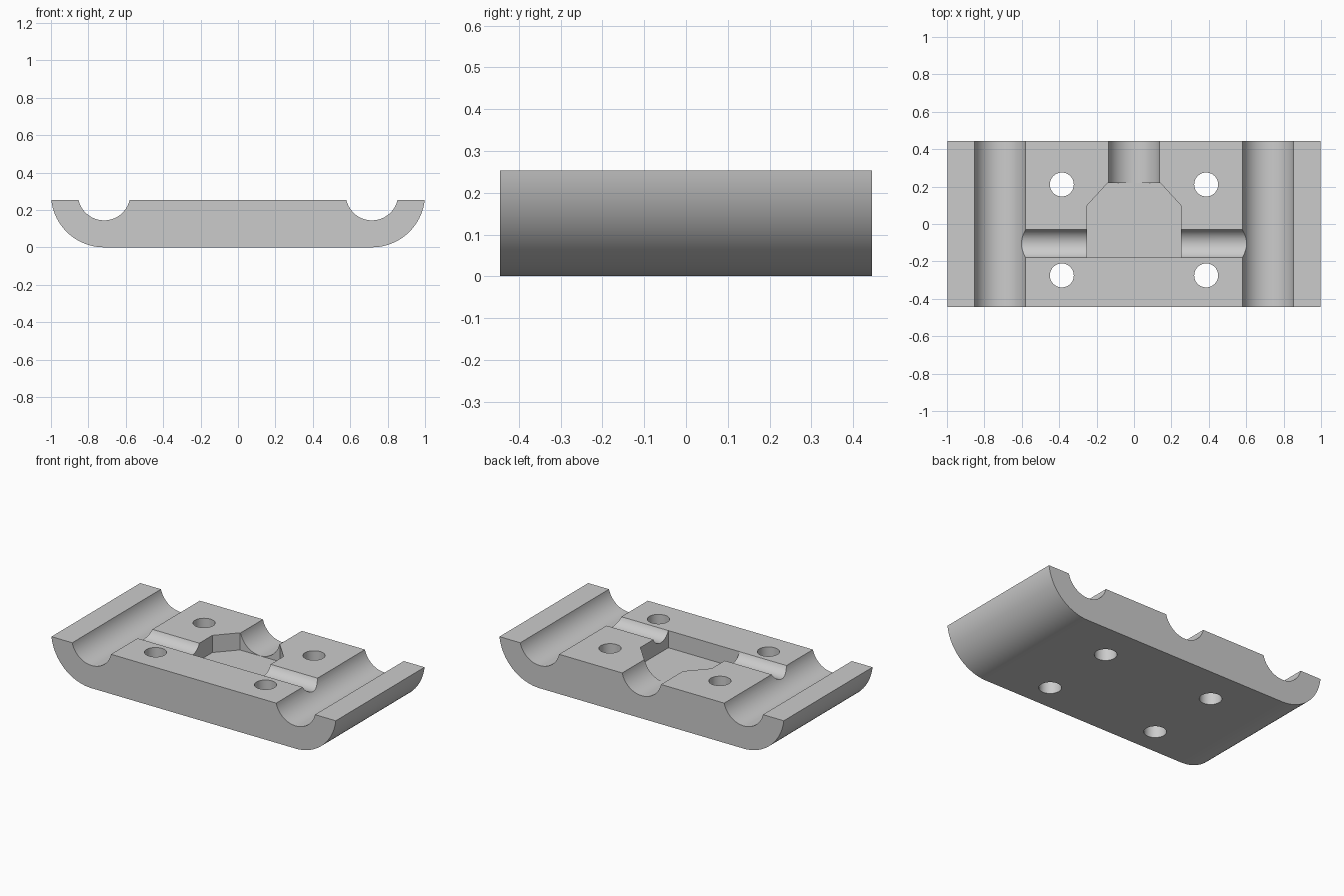
import bpy, bmesh, math
from mathutils import Matrix, Vector

cube = bpy.data.objects.get("Cube")
if cube:
    bpy.data.objects.remove(cube, do_unlink=True)

HEIGHT, HALF_Y = 0.253, 0.445
AXIS_X, AXIS_Z = 0.716, 0.285        # shared centre of outer rounding and side groove
OUTER_R, GROOVE_R = 0.284, 0.14

grey = bpy.data.materials.new("plain grey")
grey.use_nodes = True
grey.diffuse_color = (0.6, 0.6, 0.6, 1)
grey.node_tree.nodes["Principled BSDF"].inputs["Base Color"].default_value = (0.6, 0.6, 0.6, 1)


def prism(name, points, direction):
    """Extrude a closed outline along a direction."""
    bm = bmesh.new()
    face = bm.faces.new([bm.verts.new(p) for p in points])
    result = bmesh.ops.extrude_face_region(bm, geom=[face])
    moved = [v for v in result["geom"] if isinstance(v, bmesh.types.BMVert)]
    bmesh.ops.translate(bm, verts=moved, vec=Vector(direction))
    bmesh.ops.recalc_face_normals(bm, faces=bm.faces)
    return add_object(name, bm)


def rod(name, centre, radius, length, axis):
    """Cylinder along X, Y or Z."""
    bm = bmesh.new()
    turn = {"X": Matrix.Rotation(math.pi / 2, 4, "Y"),
            "Y": Matrix.Rotation(math.pi / 2, 4, "X"), "Z": Matrix()}[axis]
    bmesh.ops.create_cone(bm, cap_ends=True, segments=64, radius1=radius, radius2=radius,
                          depth=length, matrix=Matrix.Translation(centre) @ turn)
    return add_object(name, bm)


def add_object(name, bm):
    mesh = bpy.data.meshes.new(name)
    bm.to_mesh(mesh)
    bm.free()
    mesh.materials.append(grey)
    obj = bpy.data.objects.new(name, mesh)
    bpy.context.collection.objects.link(obj)
    return obj


def arc(radius, start, end, steps):
    return [(AXIS_X + radius * math.cos(start + (end - start) * i / steps),
             AXIS_Z + radius * math.sin(start + (end - start) * i / steps))
            for i in range(steps + 1)]


# Clamp body: rounded outer edges with a groove along each side
drop = HEIGHT - AXIS_Z
outer = arc(OUTER_R, -math.pi / 2, math.asin(drop / OUTER_R), 32)
lip = math.asin(drop / GROOVE_R)
groove = arc(GROOVE_R, lip, -math.pi - lip, 40)
half = outer + groove
outline = half + [(-x, z) for x, z in reversed(half)]
body = prism("clamp_body", [(x, -HALF_Y, z) for x, z in outline], (0, 2 * HALF_Y, 0))

# Central pocket with chamfered back corners
right_side = [(0.25, -0.18), (0.25, 0.10), (0.14, 0.22)]
pocket = right_side + [(-x, y) for x, y in reversed(right_side)]
cutters = [prism("pocket_cutter", [(x, y, 0.144) for x, y in pocket], (0, 0, 0.3))]

# Back channel, cross channel and bolt holes
cutters.append(rod("back_channel_cutter", (0, 0.41, AXIS_Z), GROOVE_R, 0.4, "Y"))
cutters.append(rod("cross_channel_cutter", (0, -0.105, AXIS_Z), 0.081, 1.43, "X"))
for x in (-0.386, 0.386):
    for y in (-0.275, 0.211):
        cutters.append(rod("bolt_hole_cutter", (x, y, 0.12), 0.064, 0.6, "Z"))

bpy.ops.object.select_all(action="DESELECT")
bpy.context.view_layer.objects.active = body
body.select_set(True)
for cutter in cutters:
    cutter.hide_render = True
    cut = body.modifiers.new("cut", "BOOLEAN")
    cut.operation, cut.solver, cut.object = "DIFFERENCE", "EXACT", cutter
    bpy.ops.object.modifier_apply(modifier=cut.name)
for cutter in cutters:
    bpy.data.objects.remove(cutter, do_unlink=True)

# Smooth curved walls, keep the broad flat faces flat
bpy.ops.object.shade_smooth_by_angle(angle=math.radians(30))
for poly in body.data.polygons:
    if poly.area > 0.05:
        poly.use_smooth = False
